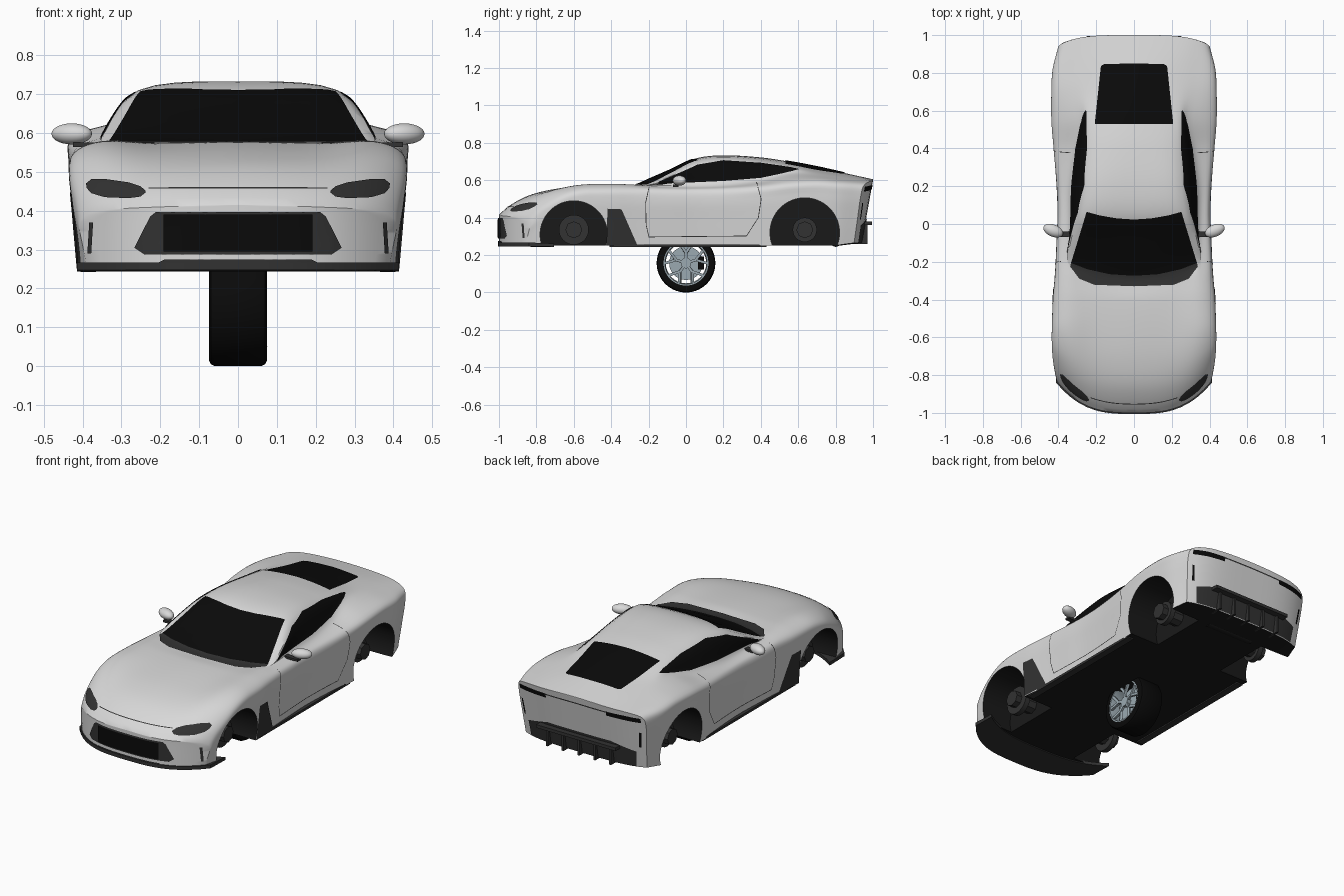
import bpy, bmesh, math
from mathutils import Vector, Matrix
from mathutils.bvhtree import BVHTree

if "Cube" in bpy.data.objects:
    bpy.data.objects.remove(bpy.data.objects["Cube"])


def material(name, r, g, b):
    m = bpy.data.materials.new(name)
    m.diffuse_color = (r, g, b, 1)
    m.use_nodes = True
    m.node_tree.nodes["Principled BSDF"].inputs["Base Color"].default_value = m.diffuse_color
    return m


PAINT = material("silver_paint", .69, .69, .69)
GLASS = material("black_glass", .003, .003, .003)
TRIM = material("dark_grey_trim", .032, .032, .032)
UNDER = material("underbody_black", .01, .01, .01)
RUBBER = material("tyre_rubber", .003, .003, .003)
METAL = material("wheel_metal", .33, .40, .44)


def finish(bm, name, mat, angle=35):
    me = bpy.data.meshes.new(name)
    bm.to_mesh(me)
    ob = bpy.data.objects.new(name, me)
    bpy.context.collection.objects.link(ob)
    me.materials.append(mat)
    me.shade_smooth()
    me.set_sharp_from_angle(angle=math.radians(angle))
    return ob


def grid(bm, rows):
    vs = [[bm.verts.new(p) for p in row] for row in rows]
    return [bm.faces.new((a[j], a[j + 1], b[j + 1], b[j]))
            for a, b in zip(vs, vs[1:]) for j in range(len(a) - 1)]


def weld(bm):
    bmesh.ops.remove_doubles(bm, verts=bm.verts, dist=1e-5)
    bmesh.ops.recalc_face_normals(bm, faces=bm.faces)


def boxes(name, mat, items):
    bm = bmesh.new()
    for c, d in items:
        bmesh.ops.create_cube(bm, size=1, matrix=Matrix.Translation(c) @ Matrix.Diagonal((*d, 1)))
    return finish(bm, name, mat)


def cylinders(name, mat, items, seg=32):
    # each item: centre, radius, length along x
    bm = bmesh.new()
    for c, r, depth in items:
        bmesh.ops.create_cone(bm, cap_ends=True, segments=seg, radius1=r, radius2=r, depth=depth,
                              matrix=Matrix.Translation(c) @ Matrix.Rotation(math.pi / 2, 4, 'Y'))
    return finish(bm, name, mat)


def lathe(name, mat, profile, cz, seg=56):
    # closed (x, radius) profile spun around the x axis
    bm = bmesh.new()
    prof = profile + profile[:1]
    grid(bm, [[(x, r * math.cos(a), cz + r * math.sin(a)) for x, r in prof]
              for a in (2 * math.pi * i / seg for i in range(seg + 1))])
    weld(bm)
    return finish(bm, name, mat)


# Body stations: y, half width, shoulder z, crest x, crest z, roof edge x, roof edge z, centre z
ST = [(-1, .408, .385, .34, .402, .2, .41, .415), (-.95, .418, .435, .34, .45, .2, .455, .46),
      (-.85, .43, .485, .34, .508, .2, .51, .515), (-.73, .435, .525, .34, .55, .2, .545, .548),
      (-.58, .435, .547, .345, .575, .2, .565, .568), (-.4, .43, .55, .345, .58, .21, .575, .578),
      (-.28, .42, .55, .345, .575, .25, .572, .572), (-.2, .415, .55, .345, .57, .322, .578, .605),
      (-.08, .41, .547, .342, .573, .308, .633, .657), (.05, .405, .547, .338, .578, .272, .695, .716),
      (.2, .41, .55, .335, .585, .25, .712, .733), (.4, .425, .565, .315, .602, .235, .697, .722),
      (.55, .435, .585, .29, .633, .225, .677, .7), (.7, .436, .592, .31, .626, .2, .65, .672),
      (.86, .43, .582, .32, .608, .19, .626, .636), (1, .402, .57, .32, .592, .19, .6, .605)]


def station(s):
    k = max(i for i in range(len(ST) - 1) if ST[i][0] <= s + 1e-9)
    a, b = ST[k], ST[k + 1]
    p, q = ST[max(k - 1, 0)], ST[min(k + 2, len(ST) - 1)]
    h = b[0] - a[0]
    t = (s - a[0]) / h
    out = []
    for i in range(1, 8):
        ma, mb = (b[i] - p[i]) / (b[0] - p[0]) * h, (q[i] - a[i]) / (q[0] - a[0]) * h
        out.append((2*t**3 - 3*t*t + 1)*a[i] + (t**3 - 2*t*t + t)*ma + (3*t*t - 2*t**3)*b[i] + (t**3 - t*t)*mb)
    return out


def half_section(s, n=5):
    w, zs, wg, zg, wr, zr, zt = station(s)
    zb = .25 + .015 * max(0, (s - .85) / .15)
    P = [Vector(p) for p in ((w - .02, zb), (w - .008, zb + .45 * (zs - zb)), (w, zb + .8 * (zs - zb)),
                             (w - .012, zs), (wg, zg), (wr, zr), (0, zt), (-wr, zr))]
    P.insert(0, 2 * P[0] - P[1])
    pts = []
    for a, b, c, d in zip(P, P[1:], P[2:], P[3:]):
        for i in range(n):
            t = i / n
            pts.append(b + .5*t*((c - a) + t*(2*a - 5*b + 4*c - d + t*(3*(b - c) + d - a))))
    return pts + [P[7]]


def warp(x, s, z):
    # bowed nose in plan, bowed and undercut tail
    f, g = max(0, min(1, (-.5 - s) / .5)), max(0, min(1, (s - .7) / .3))
    u = abs(x) / .42
    return (x, s + .18 * u**3 * f - .06 * u**4 * g + min(0, z - .6) * .18 * g, z)


# Body shell: skin, floor and both end caps
bm = bmesh.new()
stations = [-1 + i / 50 for i in range(101)]
skin, floor = [], []
cols = [j / 10 - 1 for j in range(21)]
for s in stations:
    h = half_section(s)
    skin.append([warp(x, s, z) for x, z in h] + [warp(-x, s, z) for x, z in h[-2::-1]])
    floor.append([warp(h[0].x * t, s, h[0].y) for t in cols])
grid(bm, skin)
grid(bm, floor)
for s in (-1, 1):
    grid(bm, [[warp(x * t, s, z) for t in cols] for x, z in half_section(s)])
weld(bm)
TREE = BVHTree.FromBMesh(bm)
body = finish(bm, "body_shell", PAINT)

# Wheel arches cut out of the shell
ARCHES = [(-.6, .31, .18), (.635, .32, .186)]
cutter = cylinders("arch_cutter", UNDER, [((sx * .42, y, z), r, .4) for y, z, r in ARCHES for sx in (1, -1)], 64)
cutter.hide_render = True
mod = body.modifiers.new("arches", 'BOOLEAN')
mod.operation, mod.solver, mod.object = 'DIFFERENCE', 'EXACT', cutter
bpy.context.view_layer.objects.active = body
bpy.ops.object.modifier_apply(modifier="arches")
bpy.data.objects.remove(cutter)
me = body.data
me.materials.clear()
me.materials.append(PAINT)
me.materials.append(UNDER)
for p in me.polygons:
    c, n = p.center, p.normal
    well = any(math.hypot(c.y - y, c.z - z) < r + .003 for y, z, r in ARCHES)
    p.material_index = int((well and (abs(n.x) < .5 or abs(c.x) < .3)) or (n.z < -.8 and c.z < .28))
me.shade_smooth()
me.set_sharp_from_angle(angle=math.radians(35))

# Thin plates projected on to the body
VIEWS = {'front': (lambda a, b: (a, -2, b), (0, 1, 0)), 'rear': (lambda a, b: (a, 2, b), (0, -1, 0)),
         'side': (lambda a, b: (2, a, b), (-1, 0, 0)), 'top': (lambda a, b: (a, b, 2), (0, 0, -1))}


def plate(name, mat, view, low, high, mirror=False, off=.004, k=6, nv=8):
    origin, d = VIEWS[view]

    def line(pts):
        pts = [Vector(p) for p in pts]
        return [a.lerp(b, i / k) for a, b in zip(pts, pts[1:]) for i in range(k)] + pts[-1:]

    rows = []
    for j in range(nv + 1):
        row = []
        for a, b in zip(line(low), line(high)):
            o = Vector(origin(*a.lerp(b, j / nv)))
            hit = TREE.ray_cast(o, Vector(d))
            if hit[0] is None:
                hit = TREE.find_nearest(o)
            row.append(hit[0] + hit[1] * off)
        rows.append(row)
    bm = bmesh.new()
    for sx in ((1, -1) if mirror else (1,)):
        faces = grid(bm, [[(sx * p.x, p.y, p.z) for p in r] for r in rows])
        bm.normal_update()
        dv = Vector((sx * d[0], d[1], d[2]))
        if sum(f.normal.dot(dv) for f in faces) > 0:
            bmesh.ops.reverse_faces(bm, faces=faces)
    return finish(bm, name, mat)


def sym(pts):
    # complete a left-to-centre line to the right
    return pts + [(-x, y) for x, y in reversed(pts) if x]


screen_base = sym([(-.333, -.205), (-.25, -.238), (-.13, -.265), (0, -.273)])
plate("windscreen", GLASS, 'top', screen_base, sym([(-.25, .065), (-.18, .046), (-.09, .031), (0, .025)]), nv=12)
plate("cowl", TRIM, 'top', sym([(-.338, -.225), (-.29, -.29), (-.21, -.322), (0, -.33)]), screen_base)
plate("rear_window", GLASS, 'top', sym([(-.175, .835), (-.16, .845), (0, .85)]),
      sym([(-.207, .53), (-.19, .53), (0, .53)]))
plate("side_window", GLASS, 'side',
      [(-.16, .579), (.06, .588), (.2, .594), (.4, .61), (.52, .635), (.6, .655)],
      [(-.14, .592), (.06, .68), (.2, .704), (.4, .69), (.555, .668), (.602, .657)], True)
plate("side_vent_panel", TRIM, 'side', [(-.425, .252), (-.26, .252)], [(-.42, .448), (-.345, .445)], True)
plate("headlight", TRIM, 'front', [(.237, .444), (.25, .434), (.28, .43), (.34, .433), (.375, .443), (.387, .456)],
      [(.237, .449), (.25, .46), (.28, .47), (.34, .479), (.375, .479), (.389, .468)], True)
plate("grille_frame", TRIM, 'front', sym([(-.265, .305), (-.24, .288)]), sym([(-.225, .385), (-.21, .397)]), k=10)
plate("grille_mesh", GLASS, 'front', sym([(-.19, .295), (0, .295)]), sym([(-.19, .39), (0, .39)]), off=.008)
plate("lower_intake", TRIM, 'front', sym([(-.22, .258), (0, .258)]), sym([(-.19, .274), (0, .274)]))
plate("front_air_slit", TRIM, 'front', [(.375, .29), (.385, .29)], [(.37, .37), (.38, .37)], True)
plate("tail_light", GLASS, 'rear', [(.19, .548), (.3, .545), (.382, .54)], [(.19, .573), (.3, .572), (.38, .566)], True)
plate("tail_strip", TRIM, 'rear', sym([(-.2, .565), (0, .567)]), sym([(-.2, .572), (0, .574)]))
plate("rear_bumper_insert", TRIM, 'rear', sym([(-.33, .268), (-.2, .268)]), sym([(-.34, .36), (-.2, .395)]))
plate("rear_air_slit", GLASS, 'rear', [(.355, .39), (.368, .39)], [(.365, .48), (.377, .48)], True)


def seam(name, view, path, shift):
    plate(name, TRIM, view, path, [(a + shift[0], b + shift[1]) for a, b in path], view == 'side', .002, nv=1)


seam("door_front_seam", 'side', [(-.2, .56), (-.218, .48), (-.215, .36), (-.2, .295)], (.004, 0))
seam("door_rear_seam", 'side', [(.375, .59), (.4, .5), (.385, .4), (.32, .3)], (.004, 0))
seam("door_bottom_seam", 'side', [(-.2, .295), (.32, .3)], (0, .004))
seam("bonnet_seam", 'front', [(-.23, .456), (0, .456), (.23, .456)], (0, .003))

# Front splitter following the nose
bm = bmesh.new()
loop = [(-1, .267), (-1, .247), (-.8, .244), (-.8, .262), (-1, .267)]
ring = [[warp(.41 * t, s, z) for s, z in loop] for t in cols]
grid(bm, [[(x * 1.01, y - .006, z) for x, y, z in row] for row in ring])
weld(bm)
bmesh.ops.holes_fill(bm, edges=bm.edges)
finish(bm, "front_splitter", TRIM)

# Sills, rear diffuser and exhaust box
boxes("sill", TRIM, [((sx * .385, .01, .25), (.04, .84, .014)) for sx in (1, -1)])
boxes("rear_diffuser", TRIM, [((0, .95, .37), (.5, .09, .018))]
      + [((x * .1, .93, .315), (.012, .08, .11)) for x in range(-2, 3)])
cylinders("exhaust_box", UNDER, [((0, .8, .272), .028, .3)])

# Door mirrors
bm = bmesh.new()
for sx in (1, -1):
    bmesh.ops.create_uvsphere(bm, u_segments=24, v_segments=14, radius=1,
                              matrix=Matrix.Translation((sx * .428, -.035, .598))
                              @ Matrix.Rotation(sx * .4, 4, 'Z') @ Matrix.Diagonal((.055, .032, .027, 1)))
finish(bm, "door_mirror", PAINT, 60)
boxes("mirror_stalk", TRIM, [((sx * .375, -.055, .57), (.1, .03, .012)) for sx in (1, -1)])

# Brakes and hubs left bare in the arches
ends = [(sx, y, r) for sx in (1, -1) for y, r in ((-.6, .08), (.635, .065))]
cylinders("brake_disc", TRIM, [((sx * .31, y, .335), r, .03) for sx, y, r in ends])
cylinders("hub", TRIM, [((sx * .29, y, .335), .045, .14) for sx, y, r in ends], 8)

# Single loose wheel under the middle of the car
R = .157
lathe("tyre", RUBBER, [(-.075, .12), (-.075, .142), (-.07, .152), (-.06, R), (.06, R), (.07, .152),
                       (.075, .142), (.075, .12)], R)
lathe("wheel_rim", METAL, [(-.074, .122), (-.074, .113), (-.05, .108), (.05, .108), (.074, .113), (.074, .122)], R)
bm = bmesh.new()
for i in range(5):
    for r0, a0, r1, a1 in ((.02, 0, .06, 0), (.055, 0, .113, .32), (.055, 0, .113, -.32)):
        b = 2 * math.pi * i / 5 + math.pi / 2
        p = Vector((.062, r0 * math.cos(b + a0), R + r0 * math.sin(b + a0)))
        q = Vector((.066, r1 * math.cos(b + a1), R + r1 * math.sin(b + a1)))
        rot = (q - p).to_track_quat('Z', 'X').to_matrix().to_4x4()
        bmesh.ops.create_cube(bm, size=1, matrix=Matrix.Translation((p + q) / 2) @ rot
                              @ Matrix.Diagonal((.014, .014, (q - p).length, 1)))
finish(bm, "wheel_spokes", METAL)
cylinders("wheel_hub", METAL, [((.058, 0, R), .028, .024)])
cylinders("wheel_disc", METAL, [((.02, 0, R), .09, .014)], 40)
boxes("wheel_caliper", RUBBER, [((.025, .08, R), (.03, .03, .07))])
